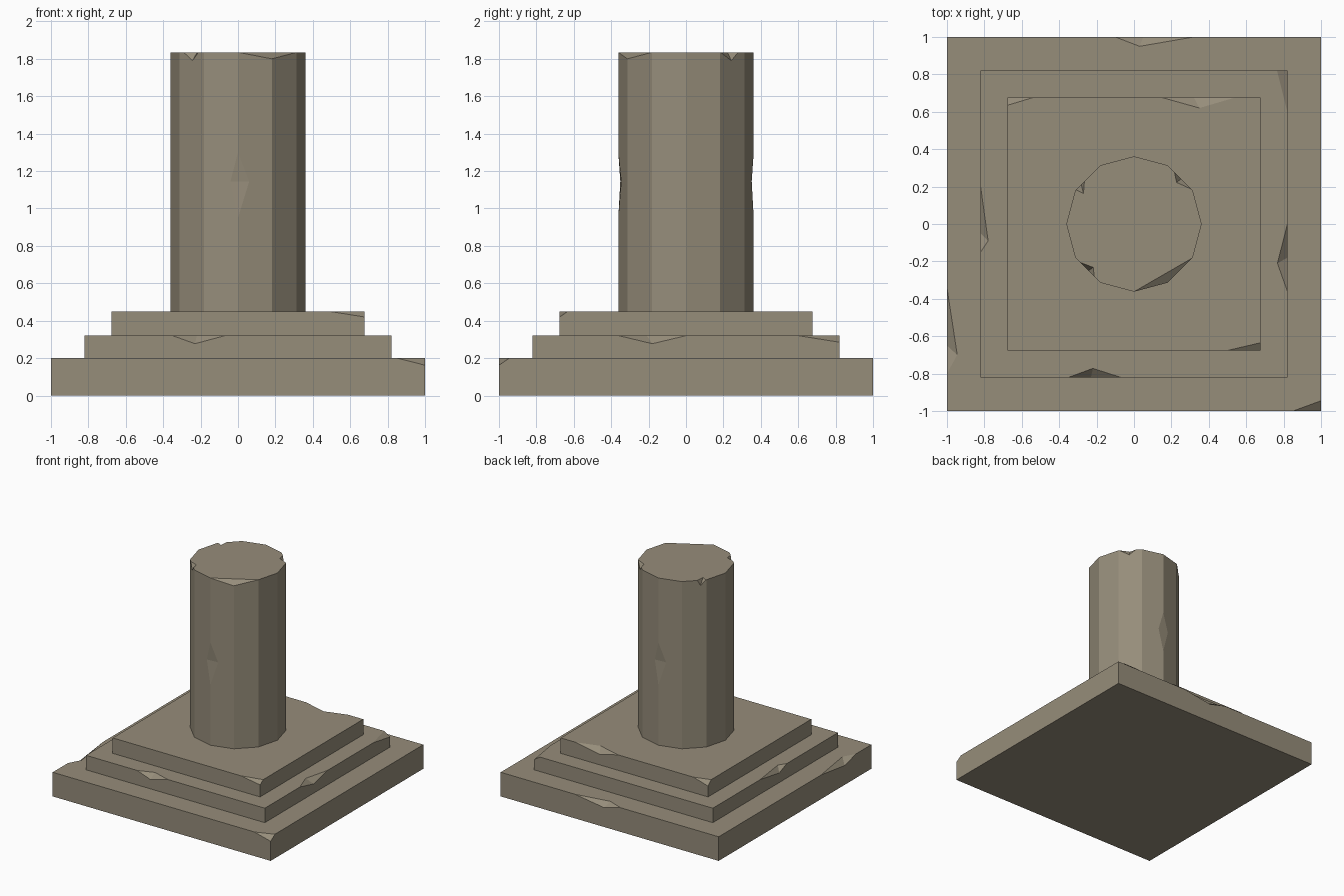
import bpy, bmesh, math
from mathutils import Vector

if "Cube" in bpy.data.objects:
    bpy.data.objects.remove(bpy.data.objects["Cube"])

stone = bpy.data.materials.new("weathered stone")
stone.diffuse_color = (0.305, 0.266, 0.195, 1)
stone.use_nodes = True
stone.node_tree.nodes["Principled BSDF"].inputs["Base Color"].default_value = stone.diffuse_color


def to_object(bm, name):
    me = bpy.data.meshes.new(name)
    bm.to_mesh(me)
    bm.free()
    me.materials.append(stone)
    ob = bpy.data.objects.new(name, me)
    bpy.context.collection.objects.link(ob)
    return ob


def notch(a, b, c, d):
    """Chip on an edge a-b; c and d lie on the two faces beside it."""
    a, b, c, d = map(Vector, (a, b, c, d))
    m = (c + d) / 2
    k = 0.2
    return [a + (a - m) * k, b + (b - m) * k, c + (c - d) * k, d + (d - c) * k]


def corner(tip, p, q, r):
    """Corner 'tip' sliced off by the plane p, q, r."""
    tip, p, q, r = map(Vector, (tip, p, q, r))
    g = (p + q + r) / 3
    return [v + (v - g) * 0.3 for v in (p, q, r)] + [tip + (tip - g)]


def chip(ob, cuts):
    """Cut all chips out of a part."""
    bm = bmesh.new()
    for pts in cuts:
        vs = [bm.verts.new(p) for p in pts]
        bmesh.ops.convex_hull(bm, input=vs)
    bmesh.ops.recalc_face_normals(bm, faces=bm.faces)
    cutter = to_object(bm, ob.name + "_cutter")
    cutter.hide_render = True
    mod = ob.modifiers.new("chips", 'BOOLEAN')
    mod.operation = 'DIFFERENCE'
    mod.solver = 'EXACT'
    mod.object = cutter
    bpy.context.view_layer.update()
    dg = bpy.context.evaluated_depsgraph_get()
    me = bpy.data.meshes.new_from_object(ob.evaluated_get(dg))
    ob.modifiers.clear()
    ob.data = me
    bpy.data.objects.remove(cutter)


def slab(name, h, z0, z1):
    bm = bmesh.new()
    bmesh.ops.create_cube(bm, size=1)
    for v in bm.verts:
        v.co = (v.co.x * 2 * h, v.co.y * 2 * h, z1 if v.co.z > 0 else z0)
    return to_object(bm, name)


# bottom step
z = 0.2
chip(slab("bottom_step", 1.0, 0, z), [
    notch((-.1, 1, z), (.32, 1, z), (.03, .95, z), (.05, 1, .16)),
    notch((-1, -.34, z), (-1, -.8, z), (-.945, -.7, z), (-1, -.65, .16)),
    corner((1, -1, z), (.85, -1, z), (1, -.945, z), (1, -1, .162)),
])

# middle step
z, h = 0.32, 0.82
chip(slab("middle_step", h, 0.2, z), [
    notch((-h, .2, z), (-h, -.15, z), (-.78, -.09, z), (-h, -.05, .28)),
    notch((-.35, -h, z), (-.07, -h, z), (-.22, -.772, z), (-.23, -h, .277)),
    notch((h, 0, z), (h, -.36, z), (.767, -.21, z), (h, -.18, .277)),
    corner((h, h, z), (.765, h, z), (h, .6, z), (h, h, .285)),
])

# top step
z, h = 0.448, 0.676
chip(slab("top_step", h, 0.32, z), [
    notch((.15, h, z), (.54, h, z), (.35, .62, z), (.32, h, .407)),
    corner((-h, h, z), (-.54, h, z), (-h, .635, z), (-h, h, .41)),
    corner((h, -h, z), (.5, -h, z), (h, -.635, z), (h, -h, .42)),
])

# twelve-sided column
R, t = 0.362, 1.835
bm = bmesh.new()
rings = [[bm.verts.new((R * math.cos(i * math.pi / 6), R * math.sin(i * math.pi / 6), zz))
          for i in range(12)] for zz in (0.448, t)]
bm.faces.new(rings[0][::-1])
bm.faces.new(rings[1])
for i in range(12):
    j = (i + 1) % 12
    bm.faces.new((rings[0][i], rings[0][j], rings[1][j], rings[1][i]))
s = R * (0.5 + math.sqrt(3) / 2)   # x + y on the diagonal faces
cx, cy = R * 0.5, R * math.sqrt(3) / 2
cuts = [
    corner((cx, -cy, t), (0, -R, t), (cy, -cx, t), (cx, -cy, 1.8)),
    notch((.216, s - .216, t), (s - .185, .185, t), (.228, .222, t), (.252, s - .252, 1.79)),
    notch((-.311, s - .311, t), (-.265, s - .265, t), (-.27, .163, t), (-.282, s - .282, 1.79)),
    notch((-.29, .29 - s, t), (-.212, .212 - s, t), (-.218, -.232, t), (-.244, .244 - s, 1.79)),
]
# worn spots half way up, front and back
for k in (1, -1):
    cuts.append(notch((0, -R * k, 1.3), (0, -R * k, .95),
                      (-.04 * k, (-R + .04 * .268) * k, 1.145),
                      (.06 * k, (-R + .06 * .268) * k, 1.145)))
chip(to_object(bm, "column"), cuts)
